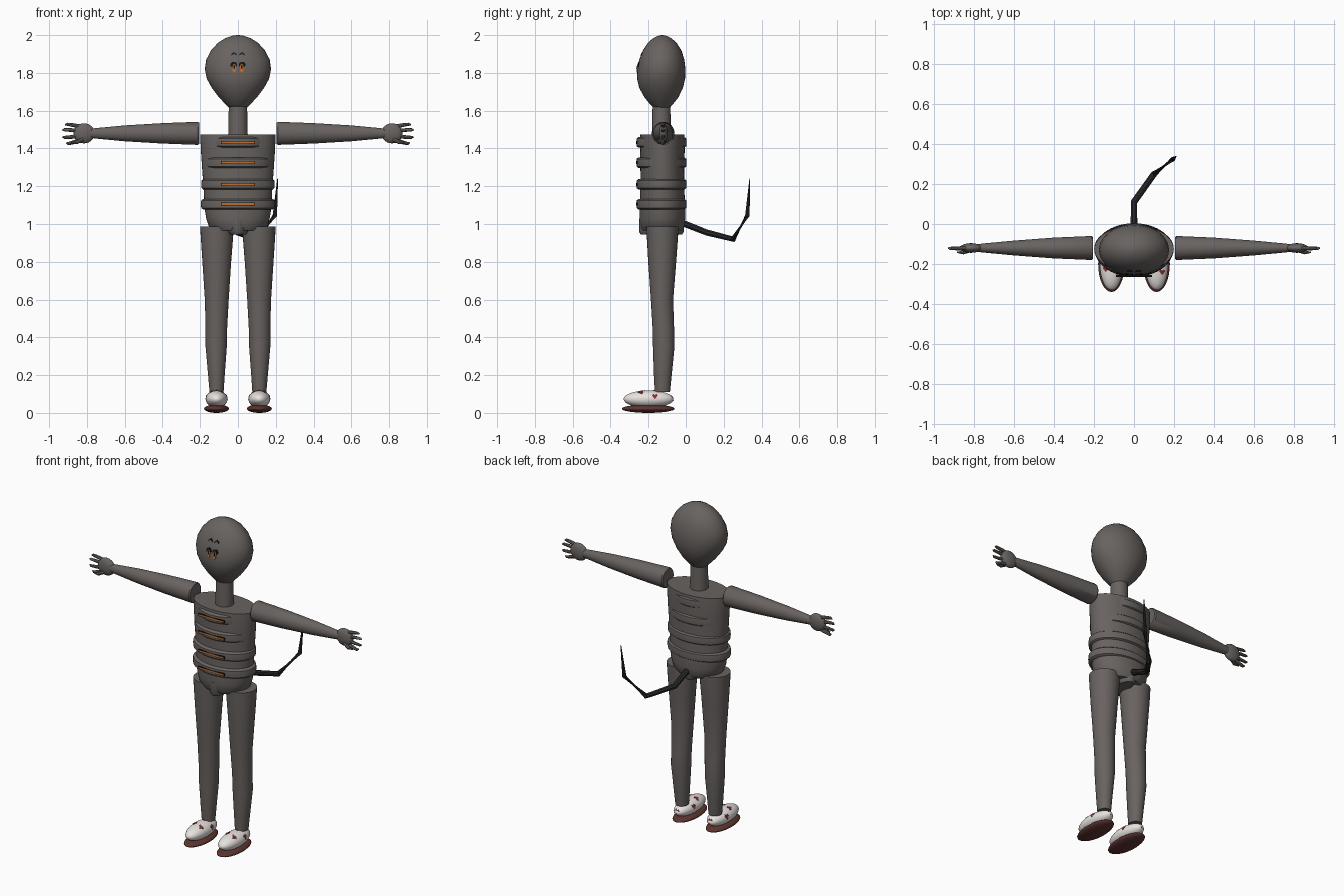
import bpy, bmesh, math
from mathutils import Vector
from mathutils.bvhtree import BVHTree

cube = bpy.data.objects.get("Cube")
if cube:
    bpy.data.objects.remove(cube, do_unlink=True)


def material(name, rgb):
    m = bpy.data.materials.new(name)
    m.use_nodes = True
    m.diffuse_color = (*rgb, 1)
    m.node_tree.nodes["Principled BSDF"].inputs["Base Color"].default_value = (*rgb, 1)
    return m


GREY = material("warm_grey", (0.14, 0.125, 0.118))
BLACK = material("tail_black", (0.022, 0.022, 0.024))
INK = material("ink_black", (0.006, 0.006, 0.006))
ORANGE = material("orange", (0.5, 0.15, 0.03))
WHITE = material("shoe_white", (0.8, 0.77, 0.74))
SOLE = material("sole_maroon", (0.11, 0.035, 0.03))
RED = material("spot_red", (0.26, 0.03, 0.03))
CY = -0.13  # depth of the body axis


def finish(name, bm, mat, angle=40):
    bmesh.ops.recalc_face_normals(bm, faces=bm.faces)
    mesh = bpy.data.meshes.new(name)
    bm.to_mesh(mesh)
    bm.free()
    mesh.materials.append(mat)
    ob = bpy.data.objects.new(name, mesh)
    bpy.context.collection.objects.link(ob)
    bpy.ops.object.select_all(action='DESELECT')
    ob.select_set(True)
    bpy.context.view_layer.objects.active = ob
    bpy.ops.object.shade_smooth_by_angle(angle=math.radians(angle))
    return ob


def skin(bm, rings):
    """Join equal rings of points and cap both ends."""
    rows = [[bm.verts.new(p) for p in ring] for ring in rings]
    n = len(rows[0])
    for a, b in zip(rows, rows[1:]):
        for i in range(n):
            j = (i + 1) % n
            bm.faces.new((a[i], a[j], b[j], b[i]))
    bm.faces.new(rows[0])
    bm.faces.new(rows[-1])


def loft(name, sections, mat, u=(1, 0, 0), v=(0, 1, 0), n=32):
    """Sections are (centre, radius along u, radius along v)."""
    bm = bmesh.new()
    turns = [math.tau * i / n for i in range(n)]
    skin(bm, [[Vector(c) + Vector(u) * ru * math.cos(t) + Vector(v) * rv * math.sin(t)
               for t in turns] for c, ru, rv in sections])
    return finish(name, bm, mat)


def ellipsoid(name, centre, radii, mat):
    bm = bmesh.new()
    bmesh.ops.create_uvsphere(bm, u_segments=32, v_segments=16, radius=1)
    for vert in bm.verts:
        vert.co = Vector(c + r * k for c, r, k in zip(centre, radii, vert.co))
    return finish(name, bm, mat, 180)


def tube(name, points, radii, mat, n=8):
    """Tapered tube along a path."""
    pts = [Vector(p) for p in points]
    rings = []
    for i, p in enumerate(pts):
        d = (pts[min(i + 1, len(pts) - 1)] - pts[max(i - 1, 0)]).normalized()
        side = d.cross(Vector((0.3, 0.1, 1)) if abs(d.z) < 0.8 else Vector((1, 0, 0))).normalized()
        up = side.cross(d)
        rings.append([p + radii[i] * (side * math.cos(t) + up * math.sin(t))
                      for t in (math.tau * k / n for k in range(n))])
    bm = bmesh.new()
    skin(bm, rings)
    return finish(name, bm, mat)


def decal(name, target, outline, origin, aim, u, v, mat, lift=0.003):
    """Thin plate whose outline is projected onto a surface."""
    tree = BVHTree.FromPolygons([x.co for x in target.data.vertices],
                                [p.vertices for p in target.data.polygons])
    origin, aim, u, v = (Vector(x) for x in (origin, aim, u, v))
    hits = [tree.ray_cast(origin + u * a + v * b, aim)[0] for a, b in outline]
    front = [h - aim * lift for h in hits if h]
    bm = bmesh.new()
    skin(bm, [front, [p + aim * 0.008 for p in front]])
    return finish(name, bm, mat, 30)


def oval(cx, cz, rx, rz, n=16):
    return [(cx + rx * math.cos(math.tau * i / n), cz + rz * math.sin(math.tau * i / n))
            for i in range(n)]


# Egg-shaped head and neck
profile = [(1.605, 0.035, 0.03, -0.125), (1.63, 0.062, 0.058, CY), (1.67, 0.1, 0.09, CY),
           (1.72, 0.138, 0.116, -0.132), (1.77, 0.165, 0.128, -0.132), (1.82, 0.175, 0.128, CY),
           (1.87, 0.168, 0.12, -0.128), (1.92, 0.142, 0.102, -0.126), (1.96, 0.105, 0.076, -0.126),
           (1.985, 0.065, 0.047, -0.126), (1.997, 0.027, 0.02, -0.126), (2.0, 0.004, 0.004, -0.126)]
head = loft("head", [((0, y, z), rx, ry) for z, rx, ry, y in profile], GREY, n=40)
loft("neck", [((0, CY, 1.46), 0.052, 0.052), ((0, CY, 1.64), 0.048, 0.048)], GREY)

# Face plates
for s, side in ((1, "left"), (-1, "right")):
    face = dict(origin=(0, -1, 0), aim=(0, 1, 0), u=(s, 0, 0), v=(0, 0, 1))
    brow = [(0.008, 1.892), (0.02, 1.902), (0.034, 1.892), (0.036, 1.9), (0.021, 1.91), (0.007, 1.9)]
    decal(side + "_brow", head, brow, mat=INK, **face)
    decal(side + "_eye_lid", head, oval(0.022, 1.843, 0.018, 0.016), mat=INK, **face)
    decal(side + "_eye", head, oval(0.02, 1.825, 0.01, 0.024), mat=ORANGE, lift=0.005, **face)
    decal(side + "_pupil", head, oval(0.02, 1.832, 0.004, 0.012, 10), mat=INK, lift=0.007, **face)

# Torso and pelvis
body = [(0.965, 0.13, 0.105), (0.99, 0.155, 0.118), (1.03, 0.168, 0.122), (1.08, 0.176, 0.122),
        (1.16, 0.18, 0.118), (1.26, 0.187, 0.117), (1.36, 0.194, 0.118), (1.44, 0.198, 0.12),
        (1.475, 0.198, 0.117)]
loft("torso", [((0, -0.125, z), rx, ry) for z, rx, ry in body], GREY, n=48)
loft("crotch", [((0, CY, 0.945), 0.045, 0.11), ((0, CY, 0.96), 0.06, 0.12),
                ((0, CY, 1.03), 0.06, 0.12)], GREY)

# Raised body bands, each with a straight orange stripe
for i, (z, rx) in enumerate([(1.432, 0.16), (1.325, 0.183), (1.21, 0.194), (1.105, 0.196)]):
    steps = [(-0.028, 0.012), (-0.02, 0.002), (0, 0), (0.02, 0.002), (0.028, 0.012)]
    loft(f"body_band_{i + 1}", [((0, CY, z + dz), rx - d, 0.134 - d) for dz, d in steps], GREY, n=48)
    for name, half, y, h, mat in (("stripe", 0.088, -0.262, 0.005, ORANGE),
                                  ("stripe_edge", 0.09, -0.26, 0.0075, INK)):
        bm = bmesh.new()
        bmesh.ops.create_cube(bm, size=2)
        bmesh.ops.scale(bm, vec=(half, 0.004, h), verts=bm.verts)
        bmesh.ops.translate(bm, vec=(0, y, z), verts=bm.verts)
        finish(f"{name}_{i + 1}", bm, mat)

# Limbs, hands and shoes
for s, side in ((1, "left"), (-1, "right")):
    arm = [(0.205, 0.054, 0.056), (0.212, 0.06, 0.061), (0.4, 0.052, 0.054), (0.6, 0.037, 0.042),
           (0.76, 0.022, 0.027), (0.79, 0.018, 0.022)]
    loft(side + "_arm", [((s * x, -0.12, 1.48), ry, rz) for x, ry, rz in arm], GREY,
         (0, 1, 0), (0, 0, 1))
    ellipsoid(side + "_palm", (s * 0.815, -0.12, 1.48), (0.056, 0.024, 0.053), GREY)
    for k in range(4):
        z = 1.517 - 0.025 * k
        dz = (0.008, 0.005, -0.006, -0.012)[k]
        tip = (0.915, 0.93, 0.93, 0.91)[k]
        tube(f"{side}_finger_{k + 1}",
             [(s * 0.84, -0.12, z), (s * 0.88, -0.122, z + dz), (s * (tip - 0.01), -0.122, z + dz * 1.4),
              (s * tip, -0.12, z + dz)], [0.011, 0.01, 0.008, 0.003], GREY)
    tube(side + "_thumb", [(s * 0.82, -0.13, 1.45), (s * 0.855, -0.142, 1.432), (s * 0.885, -0.142, 1.43)],
         [0.012, 0.01, 0.003], GREY)

    leg = [(0.11, 0.113, -0.125, 0.037, 0.041), (0.2, 0.114, -0.123, 0.044, 0.048),
           (0.35, 0.115, -0.118, 0.056, 0.058), (0.45, 0.114, -0.12, 0.057, 0.058),
           (0.6, 0.112, -0.127, 0.063, 0.06), (0.8, 0.112, -0.126, 0.076, 0.075),
           (0.94, 0.111, -0.125, 0.086, 0.084), (0.988, 0.111, -0.125, 0.088, 0.086)]
    loft(side + "_leg", [((s * x, y, z), rx, ry) for z, x, y, rx, ry in leg], GREY)

    shoe = ellipsoid(side + "_shoe", (s * 0.113, -0.198, 0.073), (0.058, 0.133, 0.046), WHITE)
    ellipsoid(side + "_sole", (s * 0.113, -0.2, 0.022), (0.066, 0.14, 0.022), SOLE)

    # Small heart spots scattered over the shoe
    heart = [(0, -0.016), (0.015, 0.004), (0.009, 0.013), (0, 0.007), (-0.009, 0.013), (-0.015, 0.004)]
    for k, (dx, y) in enumerate([(-0.028, -0.225), (0.028, -0.24), (0.0, -0.16)]):
        decal(f"{side}_shoe_top_spot_{k + 1}", shoe, heart, (s * 0.113 + dx, y, 1), (0, 0, -1),
              (1, 0, 0), (0, 1, 0), RED)
    for k, d in enumerate((-1, 1)):
        decal(f"{side}_shoe_side_spot_{k + 1}", shoe, heart, (s * 0.113 + d, -0.165, 0.088), (-d, 0, 0),
              (0, 1, 0), (0, 0, 1), RED)
    decal(side + "_shoe_heel_spot", shoe, heart, (s * 0.113, 1, 0.08), (0, -1, 0),
          (1, 0, 0), (0, 0, 1), RED)

# Bent tail
tube("tail", [(0, -0.03, 1.01), (0, 0.11, 0.955), (0.1, 0.25, 0.92), (0.195, 0.325, 1.045),
              (0.21, 0.338, 1.24)], [0.018, 0.017, 0.016, 0.012, 0.002], BLACK)
